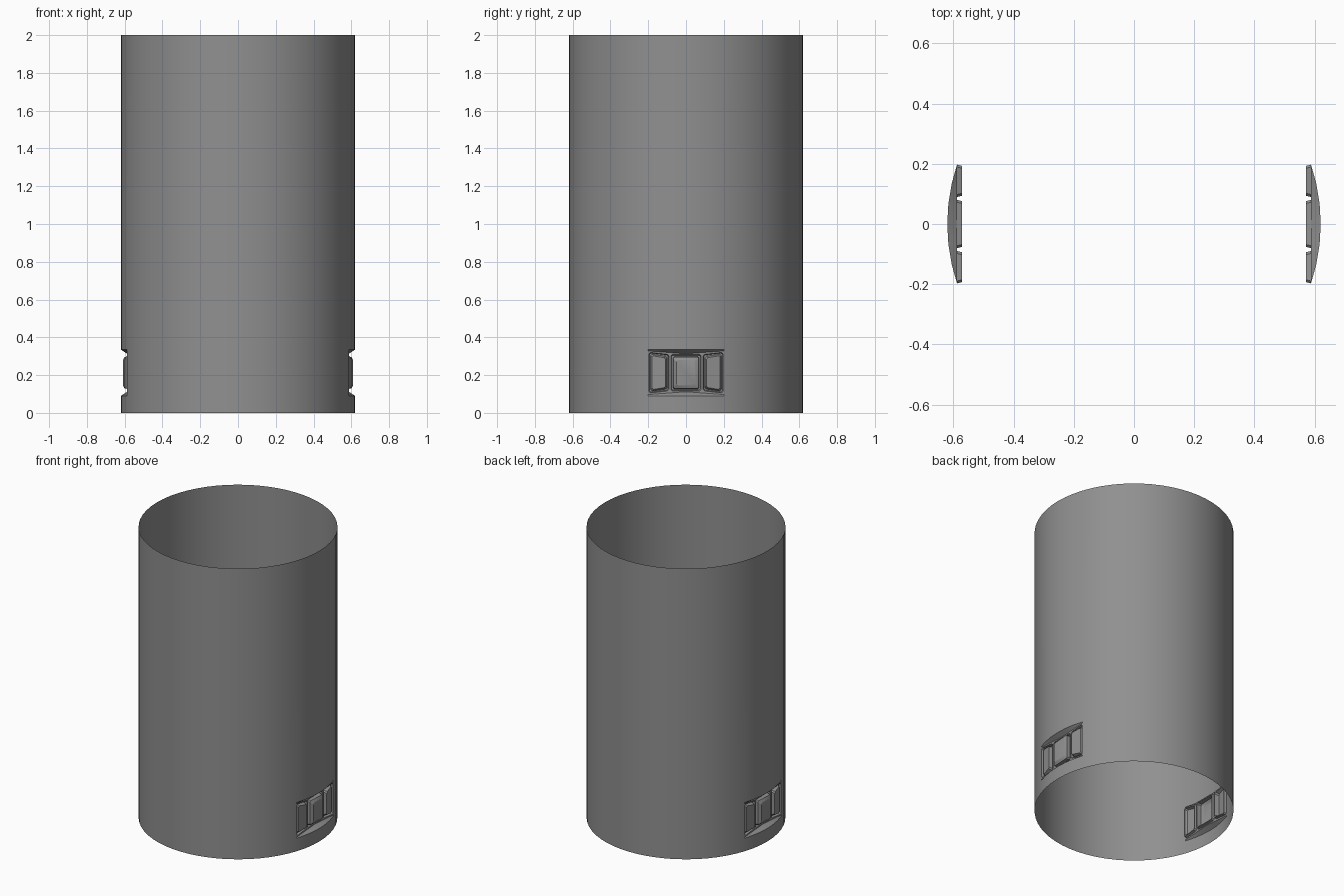
import bpy, bmesh, math
from mathutils import Vector

cube = bpy.data.objects.get("Cube")
if cube:
    bpy.data.objects.remove(cube, do_unlink=True)

R, H = 0.62, 2.0
LOW, HIGH = 0.09, 0.335              # pocket heights on the wall
HALF = math.asin(0.2 / R)            # half angle of each pocket
FLOOR = R * math.cos(HALF)           # flat pocket floor
POCKET_COLS, WALL_COLS = 6, 24

grey = bpy.data.materials.new("dark grey")
grey.use_nodes = True
grey.diffuse_color = (0.28, 0.28, 0.28, 1)
grey.node_tree.nodes["Principled BSDF"].inputs["Base Color"].default_value = grey.diffuse_color


def finish(bm, name, angle):
    mesh = bpy.data.meshes.new(name)
    bm.to_mesh(mesh)
    bm.free()
    mesh.materials.append(grey)
    obj = bpy.data.objects.new(name, mesh)
    bpy.context.collection.objects.link(obj)
    bpy.ops.object.select_all(action='DESELECT')
    obj.select_set(True)
    bpy.context.view_layer.objects.active = obj
    bpy.ops.object.shade_smooth_by_angle(angle=math.radians(angle))
    return obj


def on_wall(a, z):
    return Vector((R * math.cos(a), R * math.sin(a), z))


# Open tube wall, with an opening on each side
pocket_angles = [-HALF + 2 * HALF * i / POCKET_COLS for i in range(POCKET_COLS + 1)]
wall_step = (math.pi - 2 * HALF) / WALL_COLS
half_turn = pocket_angles + [HALF + wall_step * i for i in range(1, WALL_COLS)]
angles = half_turn + [a + math.pi for a in half_turn]
bm = bmesh.new()
rows = [[bm.verts.new(on_wall(a, z)) for a in angles] for z in (0, LOW, HIGH, H)]
n = len(angles)
for r in range(3):
    for i in range(n):
        if r == 1 and i % (n // 2) < POCKET_COLS:
            continue
        j = (i + 1) % n
        bm.faces.new((rows[r][i], rows[r][j], rows[r + 1][j], rows[r + 1][i]))
finish(bm, "tube_wall", 30)


def key_ring(bm, y0, y1, z0, z1, x0, x1, flare, cut):
    """Chamfered outline; y1 is the flared outer end, x runs from x0 to x1."""
    corners = [Vector((x0, y0, z0)), Vector((x1, y1, z0 - flare)),
               Vector((x1, y1, z1 + flare)), Vector((x0, y0, z1))]
    verts = []
    for i, c in enumerate(corners):
        for other in (corners[i - 1], corners[(i + 1) % 4]):
            verts.append(bm.verts.new(c + (other - c).normalized() * cut))
    return verts


def bridge(bm, a, b):
    for i in range(len(a)):
        j = (i + 1) % len(a)
        bm.faces.new((a[i], a[j], b[j], b[i]))


def loop_edges(bm, loop):
    return [bm.edges.new((loop[i], loop[(i + 1) % len(loop)])) for i in range(len(loop))]


def add_key(bm, y0, y1, z0, z1, face_x0, face_x1, flare, slope):
    """Groove around a raised key; returns the rim edges on the floor."""
    s = 1 if y1 > y0 else -1
    steps = [(0, FLOOR, FLOOR), (0.004, 0.571, 0.571), (0.010, 0.573, 0.573),
             (0.013, face_x0 - 0.014, face_x1 - 0.008), (slope, face_x0, face_x1)]
    rings = [key_ring(bm, y0 + s * d, y1 - s * d, z0 + d, z1 - d, xa, xb, flare, 0.008)
             for d, xa, xb in steps]
    rim = loop_edges(bm, rings[0])
    for a, b in zip(rings, rings[1:]):
        bridge(bm, a, b)
    bm.faces.new(rings[-1])
    return rim


# Pocket: sloped lips, flat floor and three keys
bm = bmesh.new()
floor_rows = []
for wall_z, floor_z, end_z in ((LOW, 0.112, 0.097), (HIGH, 0.313, 0.328)):
    outer, inner = [], []
    for a in pocket_angles:
        p = on_wall(a, wall_z)
        t = abs(p.y) / 0.2
        outer.append(bm.verts.new(p))
        inner.append(bm.verts.new((FLOOR, p.y, floor_z + (end_z - floor_z) * t)))
    for i in range(POCKET_COLS):
        bm.faces.new((outer[i], outer[i + 1], inner[i + 1], inner[i]))
    floor_rows.append(inner)
edges = loop_edges_input = []
boundary = floor_rows[0] + floor_rows[1][::-1]
for i in range(len(boundary)):
    pair = (boundary[i], boundary[(i + 1) % len(boundary)])
    edges.append(bm.edges.get(pair) or bm.edges.new(pair))
edges += add_key(bm, -0.08, 0.08, 0.116, 0.309, 0.609, 0.609, 0, 0.03)
for s in (-1, 1):
    edges += add_key(bm, s * 0.09, s * 0.197, 0.117, 0.309, 0.6, 0.586, 0.012, 0.018)
bmesh.ops.triangle_fill(bm, use_beauty=True, use_dissolve=False, edges=edges, normal=(1, 0, 0))
bmesh.ops.recalc_face_normals(bm, faces=bm.faces)
front = max(bm.faces, key=lambda f: f.calc_center_median().x if len(f.verts) == 8 else 0)
if front.normal.x < 0:
    bmesh.ops.reverse_faces(bm, faces=bm.faces)
left = finish(bm, "left_key_pocket", 25)

# Matching pocket on the opposite side
right = left.copy()
right.name = "right_key_pocket"
right.rotation_euler.z = math.pi
bpy.context.collection.objects.link(right)
